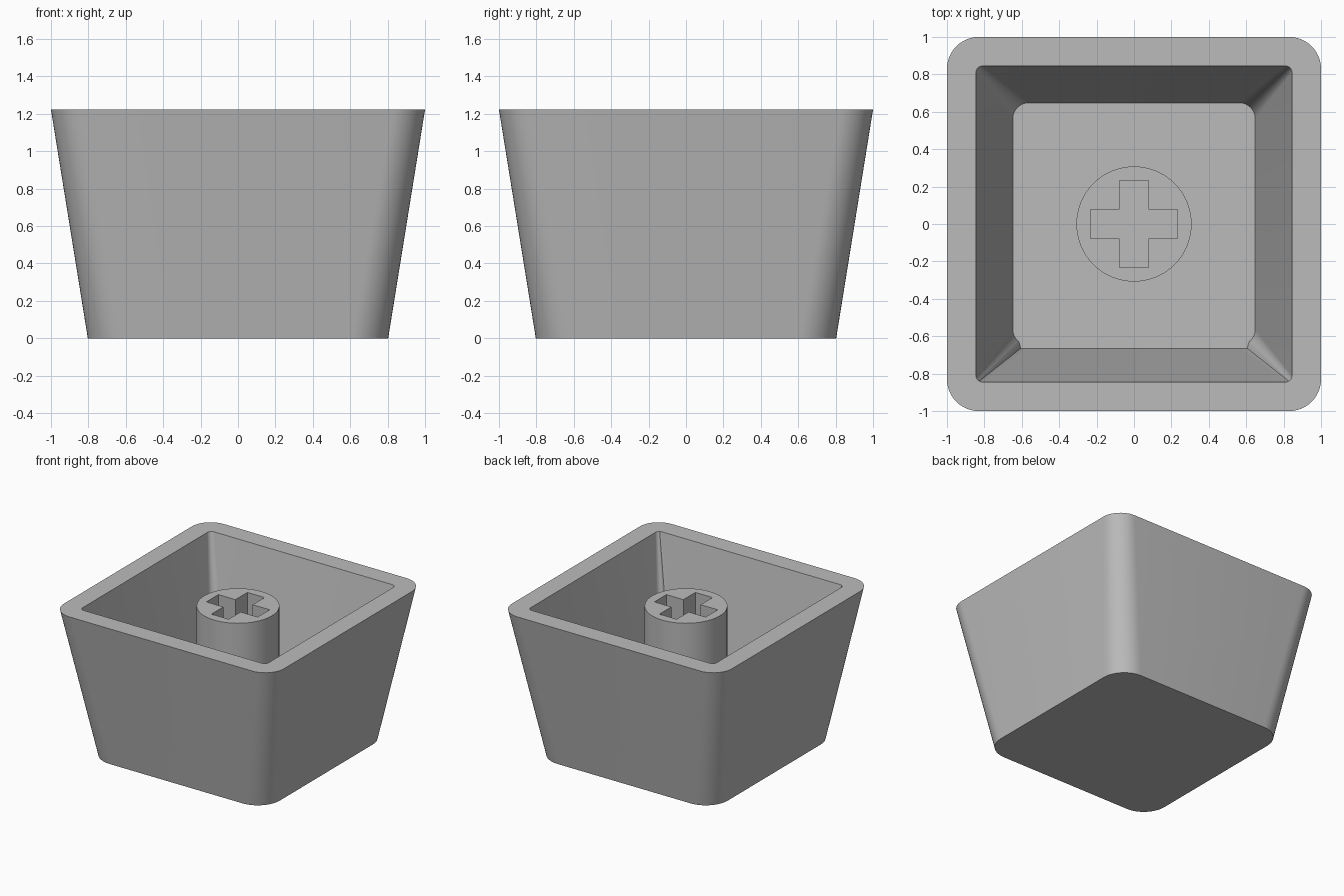
import bpy, bmesh, math

if "Cube" in bpy.data.objects:
    bpy.data.objects.remove(bpy.data.objects["Cube"], do_unlink=True)

HEIGHT, FLOOR, STEM_TOP = 1.223, 0.17, 1.155
ARC = 12  # segments per rounded corner

grey = bpy.data.materials.new("plastic_grey")
grey.use_nodes = True
colour = (0.5, 0.5, 0.5, 1)
grey.diffuse_color = colour
grey.node_tree.nodes["Principled BSDF"].inputs["Base Color"].default_value = colour


def make_object(name, bm, angle=35):
    bmesh.ops.recalc_face_normals(bm, faces=bm.faces)
    mesh = bpy.data.meshes.new(name)
    bm.to_mesh(mesh)
    bm.free()
    obj = bpy.data.objects.new(name, mesh)
    bpy.context.collection.objects.link(obj)
    mesh.materials.append(grey)
    return obj


def smooth(obj):
    bpy.ops.object.select_all(action='DESELECT')
    obj.select_set(True)
    bpy.context.view_layer.objects.active = obj
    bpy.ops.object.shade_smooth_by_angle(angle=math.radians(35))


def rounded_square(half, radius):
    """Outline points of a square with rounded corners."""
    points = []
    for corner in range(4):
        mid = math.radians(45 + 90 * corner)
        cx = math.copysign(half - radius, math.cos(mid))
        cy = math.copysign(half - radius, math.sin(mid))
        for i in range(ARC + 1):
            a = math.radians(90 * corner + 90 * i / ARC)
            points.append((cx + radius * math.cos(a), cy + radius * math.sin(a)))
    return points


# Hollow tapered shell: base, outer rim, inner rim, floor
floor_outline = [(x, -0.665 if y < -0.635 else y)
                 for x, y in rounded_square(0.648, 0.085)]
outlines = [(rounded_square(0.803, 0.2), 0), (rounded_square(1.0, 0.17), HEIGHT),
            (rounded_square(0.845, 0.035), HEIGHT), (floor_outline, FLOOR)]
bm = bmesh.new()
rings = [[bm.verts.new((x, y, z)) for x, y in pts] for pts, z in outlines]
for low, high in zip(rings, rings[1:]):
    for i in range(len(low)):
        j = (i + 1) % len(low)
        bm.faces.new((low[i], low[j], high[j], high[i]))
bm.faces.new(rings[0])
bm.faces.new(rings[-1])
smooth(make_object("cap_shell", bm))


def prism(points, bottom, top):
    """Solid made by raising a flat outline."""
    bm = bmesh.new()
    face = bm.faces.new([bm.verts.new((x, y, bottom)) for x, y in points])
    raised = bmesh.ops.extrude_face_region(bm, geom=[face])["geom"]
    verts = [g for g in raised if isinstance(g, bmesh.types.BMVert)]
    bmesh.ops.translate(bm, verts=verts, vec=(0, 0, top - bottom))
    return bm


# Round stem with a cross-shaped socket
circle = [(0.308 * math.cos(math.tau * i / 64), 0.308 * math.sin(math.tau * i / 64))
          for i in range(64)]
stem = make_object("stem", prism(circle, FLOOR - 0.03, STEM_TOP))

w, r = 0.078, 0.233
arm = [(r, -w), (r, w), (w, w)]
cross = []
for turn in range(4):
    cross += arm
    arm = [(-y, x) for x, y in arm]
cutter = make_object("socket_cutter", prism(cross, 0, STEM_TOP + 0.2))
cutter.hide_render = True

cut = stem.modifiers.new("socket", 'BOOLEAN')
cut.operation, cut.solver, cut.object = 'DIFFERENCE', 'EXACT', cutter
bpy.context.view_layer.objects.active = stem
bpy.ops.object.modifier_apply(modifier=cut.name)
bpy.data.objects.remove(cutter, do_unlink=True)
smooth(stem)
